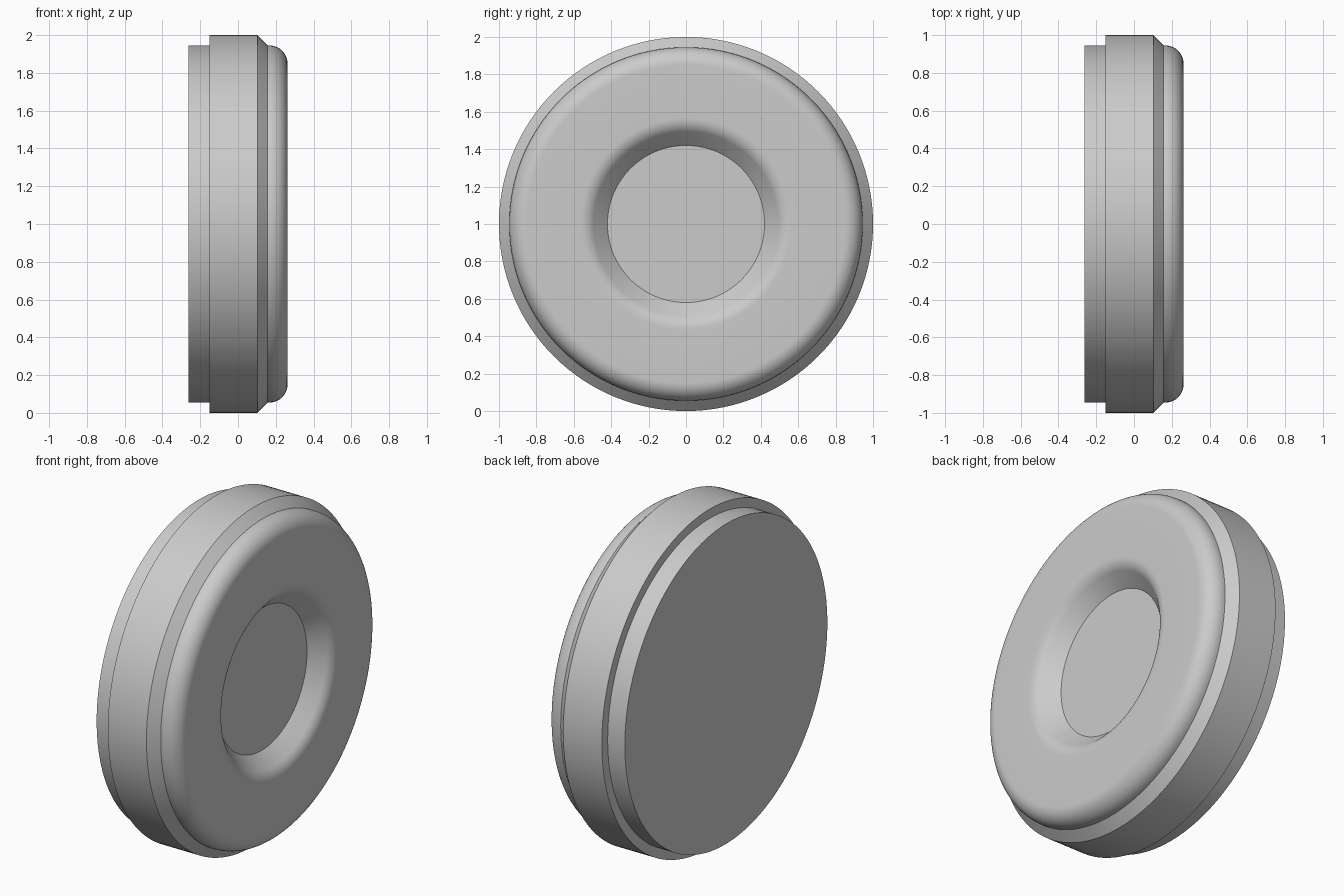
import bpy, bmesh, math
from mathutils import Matrix, Vector

cube = bpy.data.objects.get("Cube")
if cube:
    bpy.data.objects.remove(cube, do_unlink=True)

SEGMENTS = 128

grey = bpy.data.materials.new("plain grey")
grey.use_nodes = True
colour = (0.6, 0.6, 0.6, 1)
grey.diffuse_color = colour
grey.node_tree.nodes["Principled BSDF"].inputs["Base Color"].default_value = colour


def arc(cx, cr, radius, start, end, steps):
    """Arc points as (x, r); angle 0 points along the axis, 90 outward."""
    angles = [math.radians(start + (end - start) * i / steps) for i in range(steps + 1)]
    return [(cx + radius * math.cos(a), cr + radius * math.sin(a)) for a in angles]


def lathe(name, profile):
    """Spin an (x, radius) profile round the x axis."""
    bm = bmesh.new()
    verts = [bm.verts.new((x, 0, r)) for x, r in profile]
    edges = [bm.edges.new(pair) for pair in zip(verts, verts[1:])]
    bmesh.ops.spin(bm, geom=verts + edges, cent=(0, 0, 0), axis=(1, 0, 0),
                   angle=math.tau, steps=SEGMENTS, use_duplicate=False)
    bmesh.ops.remove_doubles(bm, verts=bm.verts, dist=0.0001)
    bmesh.ops.recalc_face_normals(bm, faces=bm.faces)
    mesh = bpy.data.meshes.new(name)
    bm.to_mesh(mesh)
    bm.free()
    mesh.materials.append(grey)
    obj = bpy.data.objects.new(name, mesh)
    bpy.context.collection.objects.link(obj)
    obj.location.z = 1
    bpy.ops.object.select_all(action="DESELECT")
    obj.select_set(True)
    bpy.context.view_layer.objects.active = obj
    bpy.ops.object.shade_smooth_by_angle(angle=math.radians(30))
    return obj


# Rear plate and stepped rim with a chamfered front edge
back = [(-0.262, 0), (-0.262, 0.945), (-0.15, 0.945), (-0.15, 1), (0.102, 1), (0.157, 0.945)]
# Rounded outer shoulder of the front
shoulder = arc(0.167, 0.85, 0.095, 90, 0, 14)
# Rounded lip running into the sloped wall of the central recess
lip = arc(0.162, 0.565, 0.1, 0, -45, 10)
recess = [(0.157, 0.42), (0.157, 0)]

lathe("stepped_disc", back + shoulder + lip + recess)
